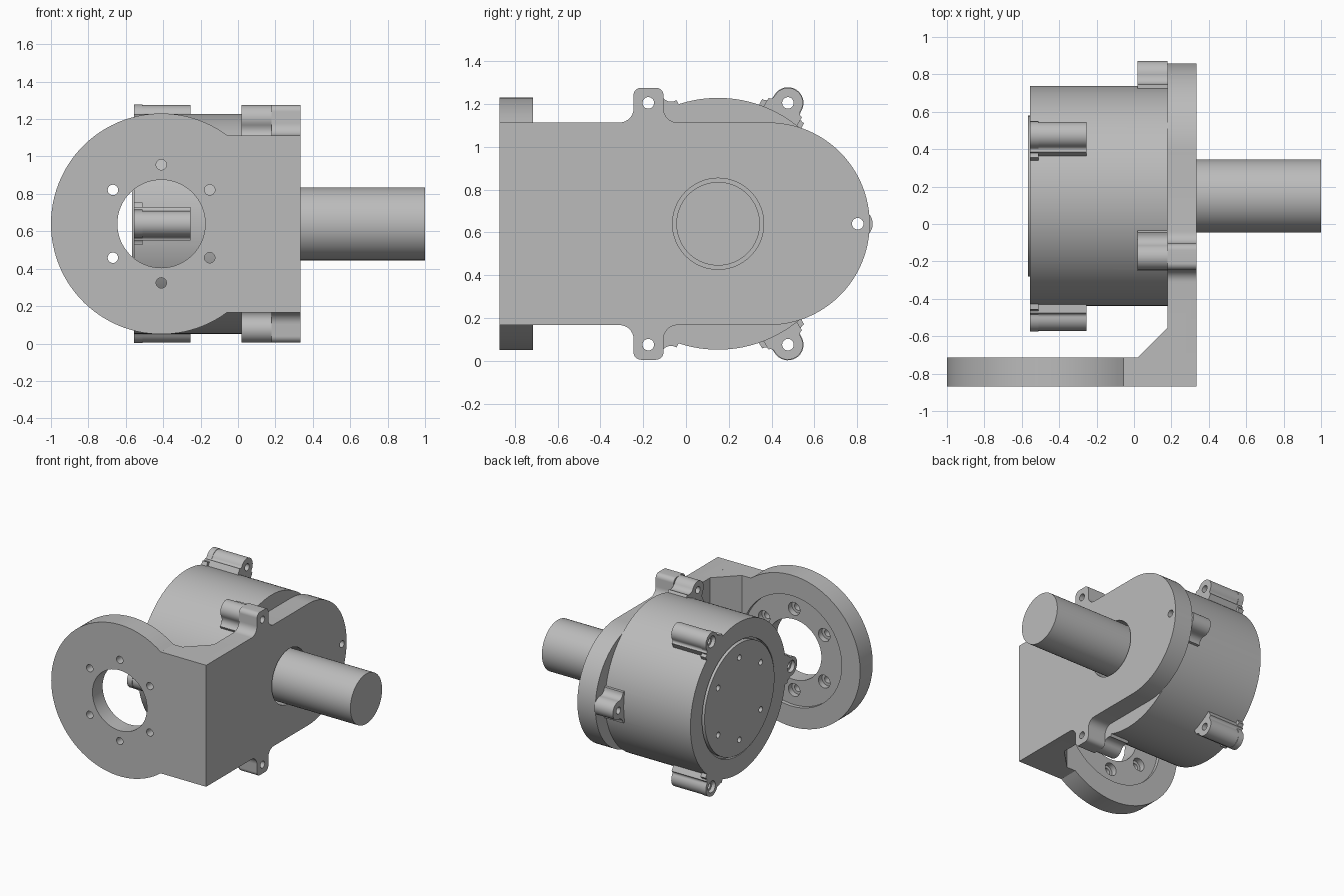
import bpy, bmesh
from math import cos, sin, radians

if "Cube" in bpy.data.objects:
    bpy.data.objects.remove(bpy.data.objects["Cube"], do_unlink=True)

grey = bpy.data.materials.new("machined grey")
grey.use_nodes = True
grey.diffuse_color = (0.5, 0.5, 0.5, 1)
grey.node_tree.nodes["Principled BSDF"].inputs["Base Color"].default_value = (0.5, 0.5, 0.5, 1)

CZ = 0.64             # height of both axes
HY = 0.15             # y of the shaft axis
DX = -0.41            # x of the mounting disc axis
LUG_R = 0.652         # radius of the lug bolt circle
BOLT_ANGLES = (90, 35, -35, -90, -145, 145)


def arc(cx, cy, r, a0, a1, n=8):
    return [(cx + r * cos(radians(a0 + (a1 - a0) * i / n)),
             cy + r * sin(radians(a0 + (a1 - a0) * i / n))) for i in range(n + 1)]


def circle(cx, cy, r, n=96):
    return arc(cx, cy, r, 0, 360, n)[:-1]


def prism(name, pts, axis, a, b):
    """Extrude a 2D outline along an axis from a to b."""
    place = {"x": lambda p, d: (d, p[0], p[1]),
             "y": lambda p, d: (p[0], d, p[1]),
             "z": lambda p, d: (p[0], p[1], d)}[axis]
    bm = bmesh.new()
    low = [bm.verts.new(place(p, a)) for p in pts]
    high = [bm.verts.new(place(p, b)) for p in pts]
    bm.faces.new(low)
    bm.faces.new(high)
    for i in range(len(pts)):
        j = (i + 1) % len(pts)
        bm.faces.new((low[i], low[j], high[j], high[i]))
    bmesh.ops.recalc_face_normals(bm, faces=bm.faces)
    mesh = bpy.data.meshes.new(name)
    bm.to_mesh(mesh)
    bm.free()
    mesh.materials.append(grey)
    ob = bpy.data.objects.new(name, mesh)
    bpy.context.scene.collection.objects.link(ob)
    return ob


def activate(ob):
    for o in bpy.context.scene.objects:
        o.select_set(o == ob)
    bpy.context.view_layer.objects.active = ob


def combine(ob, others, operation):
    activate(ob)
    for other in others:
        mod = ob.modifiers.new("bool", "BOOLEAN")
        mod.operation = operation
        mod.solver = "EXACT"
        mod.object = other
        bpy.ops.object.modifier_apply(modifier=mod.name)
        bpy.data.objects.remove(other, do_unlink=True)


def hole(cx, cy, r, axis, a, b, n=24):
    return prism("cutter", circle(cx, cy, r, n), axis, a, b)


def ring(cx, cy, r, angles):
    return [(cx + r * cos(radians(t)), cy + r * sin(radians(t))) for t in angles]


def lug(angle, x0, x1, half, flare):
    """Rounded screw lug that flares into the round housing."""
    tip = arc(LUG_R, 0, half, -90, 90, 16)
    side = arc(LUG_R - 0.005, half + flare, flare, 270, 180, 6)
    outline = [(0.5, -half - flare)] + [(u, -v) for u, v in reversed(side)]
    outline += tip + side + [(0.5, half + flare)]
    c, s = cos(radians(angle)), sin(radians(angle))
    pts = [(HY + u * c - v * s, CZ + u * s + v * c) for u, v in outline]
    return prism("lug", pts, "x", x0, x1)


# angle bracket: side plate with round end, two ears, gusset and mounting disc
END_Y, END_R = 0.385, 0.473
side = [(-0.87, CZ - END_R)] + arc(END_Y, CZ, END_R, -90, 90, 48) + [(-0.87, CZ + END_R)]
bracket = prism("angle_bracket", side, "x", 0.18, 0.335)

ear = [(-0.31, 1.05)] + arc(-0.31, 1.178, 0.065, -90, 0)
ear += arc(-0.21, 1.24, 0.035, 180, 90) + arc(-0.14, 1.24, 0.035, 90, 0)
ear += arc(-0.04, 1.178, 0.065, 180, 270) + [(-0.04, 1.05)]
ears = [prism("ear", ear, "x", 0.18, 0.335),
        prism("ear", [(y, 2 * CZ - z) for y, z in ear], "x", 0.18, 0.335)]

disc = arc(DX, CZ, 0.59, 53.3, 306.7, 72) + [(0.25, CZ - END_R), (0.25, CZ + END_R)]
front = prism("disc", disc, "y", -0.87, -0.715)
gusset = prism("gusset", [(0.02, -0.715), (0.02, -0.75), (0.25, -0.75), (0.25, -0.555),
                          (0.18, -0.555)], "z", CZ - END_R, CZ + END_R)
combine(bracket, ears + [front, gusset], "UNION")

cuts = [hole(DX, CZ, 0.43, "y", -0.745, -0.7, 72),
        hole(DX, CZ, 0.235, "y", -1, -0.6, 64),
        hole(HY, CZ, 0.213, "x", 0.1, 0.4, 64)]
for x, z in ring(DX, CZ, 0.316, BOLT_ANGLES):
    cuts += [hole(x, z, 0.028, "y", -1, -0.6), hole(x, z, 0.05, "y", -0.79, -0.6)]
for y, z in ring(HY, CZ, LUG_R, (0, 120, 240)):
    cuts.append(hole(y, z, 0.027, "x", 0.1, 0.4))
combine(bracket, cuts, "DIFFERENCE")

# round gear housing with three lugs at each end
housing = prism("gear_housing", circle(HY, CZ, 0.588, 128), "x", -0.555, 0.18)
lugs, cuts = [], []
for t in (0, 120, 240):
    lugs.append(lug(t, 0.02, 0.18, 0.07, 0.05))
    lugs.append(lug(t + 60, -0.555, -0.255, 0.07, 0.02))
    lugs.append(lug(t + 60, -0.555, -0.51, 0.073, 0.04))
combine(housing, lugs, "UNION")
for y, z in ring(HY, CZ, LUG_R, range(0, 360, 60)):
    cuts.append(hole(y, z, 0.027, "x", -0.7, 0.3))
for y, z in ring(HY, CZ, LUG_R, (60, 180, 300)):
    cuts.append(hole(y, z, 0.045, "x", -0.7, -0.525))
cuts.append(hole(HY, CZ, 0.445, "x", -0.7, -0.53, 96))
combine(housing, cuts, "DIFFERENCE")

# rear cover with a circle of screw holes
cover = prism("rear_cover", circle(HY, CZ, 0.43), "x", -0.566, -0.5)
combine(cover, [hole(y, z, 0.022, "x", -0.7, -0.52)
                for y, z in ring(HY, CZ, 0.32, BOLT_ANGLES)], "DIFFERENCE")

# output shaft
shaft = prism("output_shaft", circle(HY, CZ, 0.195), "x", 0.15, 1.0)

for ob in (bracket, housing, cover, shaft):
    activate(ob)
    bpy.ops.object.shade_smooth_by_angle(angle=radians(30))
